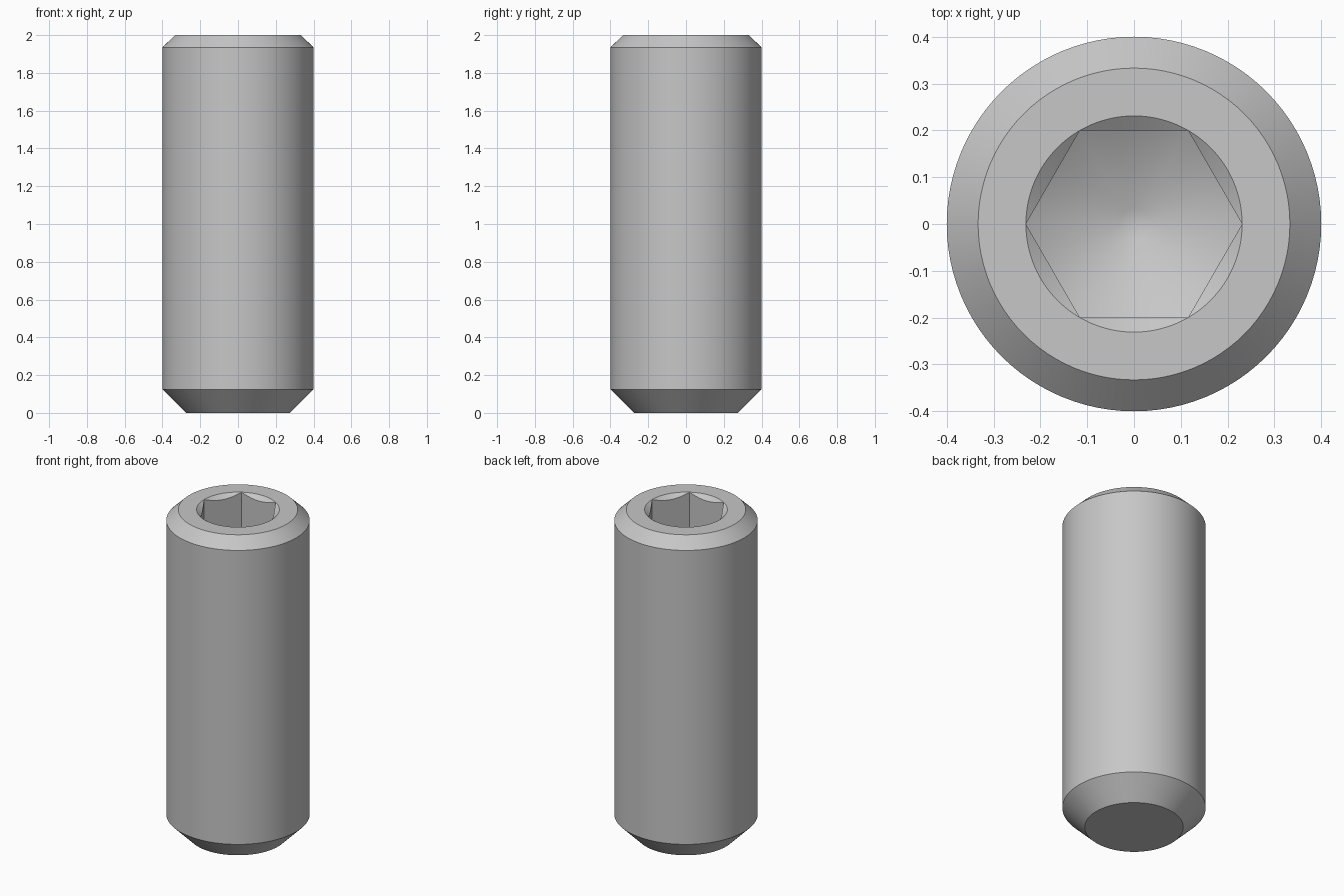
import bpy, bmesh, math

cube = bpy.data.objects.get("Cube")
if cube:
    bpy.data.objects.remove(cube, do_unlink=True)

SEGMENTS = 96
APOTHEM = 0.2
CORNER = APOTHEM / math.cos(math.pi / 6)


def circle(radius, z):
    return lambda a: (radius, z)


def hexagon(z, slope):
    """Hexagonal ring whose height follows a cone, highest at the corners."""
    def ring(a):
        off = a % (math.pi / 3) - math.pi / 6
        radius = APOTHEM / math.cos(off)
        return radius, z - (CORNER - radius) * slope
    return ring


# Shell from the flat point, up the outside and down into the socket
rings = [
    circle(0.275, 0), circle(0.4, 0.125), circle(0.4, 1.935),
    circle(0.333, 2), circle(CORNER, 2),       # chamfer and top face
    hexagon(2, 0.75), hexagon(1.5, 0.577),     # countersink and hex walls
    circle(0.033, 1.386),                      # drilled conical floor
]

bm = bmesh.new()
loops = []
for ring in rings:
    loop = []
    for i in range(SEGMENTS):
        a = 2 * math.pi * i / SEGMENTS
        r, z = ring(a)
        loop.append(bm.verts.new((r * math.cos(a), r * math.sin(a), z)))
    loops.append(loop)
for low, high in zip(loops, loops[1:]):
    for i in range(SEGMENTS):
        j = (i + 1) % SEGMENTS
        bm.faces.new((low[i], low[j], high[j], high[i]))
bm.faces.new(loops[0][::-1])
bm.faces.new(loops[-1])
bmesh.ops.remove_doubles(bm, verts=bm.verts, dist=0.00001)
bmesh.ops.recalc_face_normals(bm, faces=bm.faces)

mesh = bpy.data.meshes.new("set_screw")
bm.to_mesh(mesh)
bm.free()
screw = bpy.data.objects.new("set_screw", mesh)
bpy.context.collection.objects.link(screw)

# Plain grey metal
grey = bpy.data.materials.new("light_grey")
grey.use_nodes = True
colour = (0.57, 0.57, 0.57, 1)
grey.diffuse_color = colour
grey.node_tree.nodes["Principled BSDF"].inputs["Base Color"].default_value = colour
mesh.materials.append(grey)

bpy.ops.object.select_all(action="DESELECT")
screw.select_set(True)
bpy.context.view_layer.objects.active = screw
bpy.ops.object.shade_smooth_by_angle(angle=math.radians(33))
